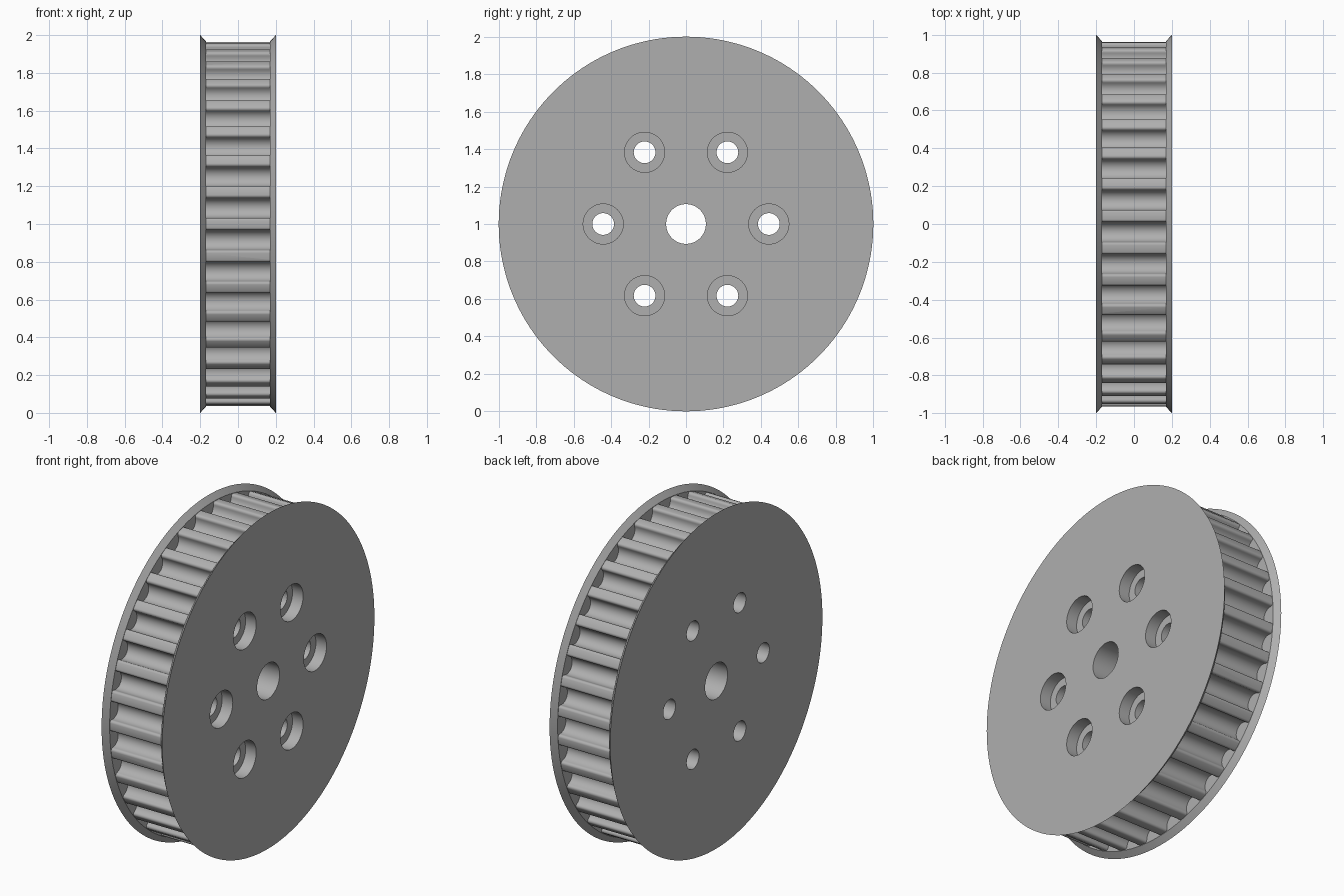
import bpy, bmesh
from math import sin, cos, pi

if "Cube" in bpy.data.objects:
    bpy.data.objects.remove(bpy.data.objects["Cube"])

TEETH = 35
TIP_R = 0.965
CENTRE_Z = 1.0


def loft(name, rings):
    """Closed solid along x from (x, [(y, z), ...]) rings."""
    bm = bmesh.new()
    loops = [[bm.verts.new((x, y, z)) for y, z in pts] for x, pts in rings]
    n = len(loops[0])
    for a, b in zip(loops, loops[1:]):
        for i in range(n):
            j = (i + 1) % n
            bm.faces.new((a[i], a[j], b[j], b[i]))
    bm.faces.new(loops[0])
    bm.faces.new(loops[-1])
    bmesh.ops.recalc_face_normals(bm, faces=bm.faces)
    me = bpy.data.meshes.new(name)
    bm.to_mesh(me)
    bm.free()
    me.materials.append(metal)
    ob = bpy.data.objects.new(name, me)
    bpy.context.collection.objects.link(ob)
    return ob


def lathe(name, profile, y=0.0, z=CENTRE_Z, n=48):
    """Turn an (x, radius) profile about an axis parallel to x."""
    return loft(name, [(x, [(y + r * cos(2 * pi * i / n), z + r * sin(2 * pi * i / n))
                            for i in range(n)]) for x, r in profile])


def boolean(target, tool, operation):
    tool.hide_render = True
    mod = target.modifiers.new(operation, 'BOOLEAN')
    mod.operation, mod.object, mod.solver = operation, tool, 'EXACT'
    bpy.context.view_layer.objects.active = target
    bpy.ops.object.modifier_apply(modifier=mod.name)
    bpy.data.objects.remove(tool)


# Mid-grey metal
metal = bpy.data.materials.new("grey_metal")
metal.diffuse_color = (0.43, 0.43, 0.43, 1.0)
metal.use_nodes = True
metal.node_tree.nodes["Principled BSDF"].inputs["Base Color"].default_value = metal.diffuse_color

# Round belt groove: (tangent, depth), with rounded tooth corners
GROOVE_R, DEPTH, FILLET = 0.053, 0.073, 0.015
half = GROOVE_R + FILLET
left = [(-half + FILLET * sin(a), FILLET * (1 - cos(a)))
        for a in (pi / 2 * k / 4 for k in range(5))]
bottom = [(-GROOVE_R * cos(a), DEPTH - GROOVE_R + GROOVE_R * sin(a))
          for a in (pi * k / 14 for k in range(15))]
right = [(-t, d) for t, d in reversed(left)]
groove = left + bottom + right

# Toothed core
base = (TIP_R ** 2 - half ** 2) ** 0.5
outline = []
for i in range(TEETH):
    c = 2 * pi * (i + 0.5) / TEETH
    for t, d in groove:
        r = base - d
        outline.append((-(r * cos(c) - t * sin(c)), CENTRE_Z + r * sin(c) + t * cos(c)))
pulley = loft("toothed_pulley", [(-0.185, outline), (0.185, outline)])

# Bevelled flanges on both sides
for s in (-1, 1):
    flange = lathe("flange", [(s * 0.17, 0.967), (s * 0.2, 1.0)], n=160)
    boolean(pulley, flange, 'UNION')

# Centre bore
boolean(pulley, lathe("bore_cutter", [(-0.3, 0.106), (0.3, 0.106)], n=64), 'DIFFERENCE')

# Six bolt holes, counterbored on the +x face
for k in range(6):
    a = k * pi / 3
    cutter = lathe("bolt_cutter",
                   [(-0.3, 0.058), (0.13, 0.058), (0.13, 0.107), (0.3, 0.107)],
                   0.442 * cos(a), CENTRE_Z + 0.442 * sin(a))
    boolean(pulley, cutter, 'DIFFERENCE')

# Smooth curves, crisp edges
bpy.ops.object.select_all(action='DESELECT')
pulley.select_set(True)
bpy.context.view_layer.objects.active = pulley
bpy.ops.object.shade_smooth_by_angle(angle=pi / 6)
